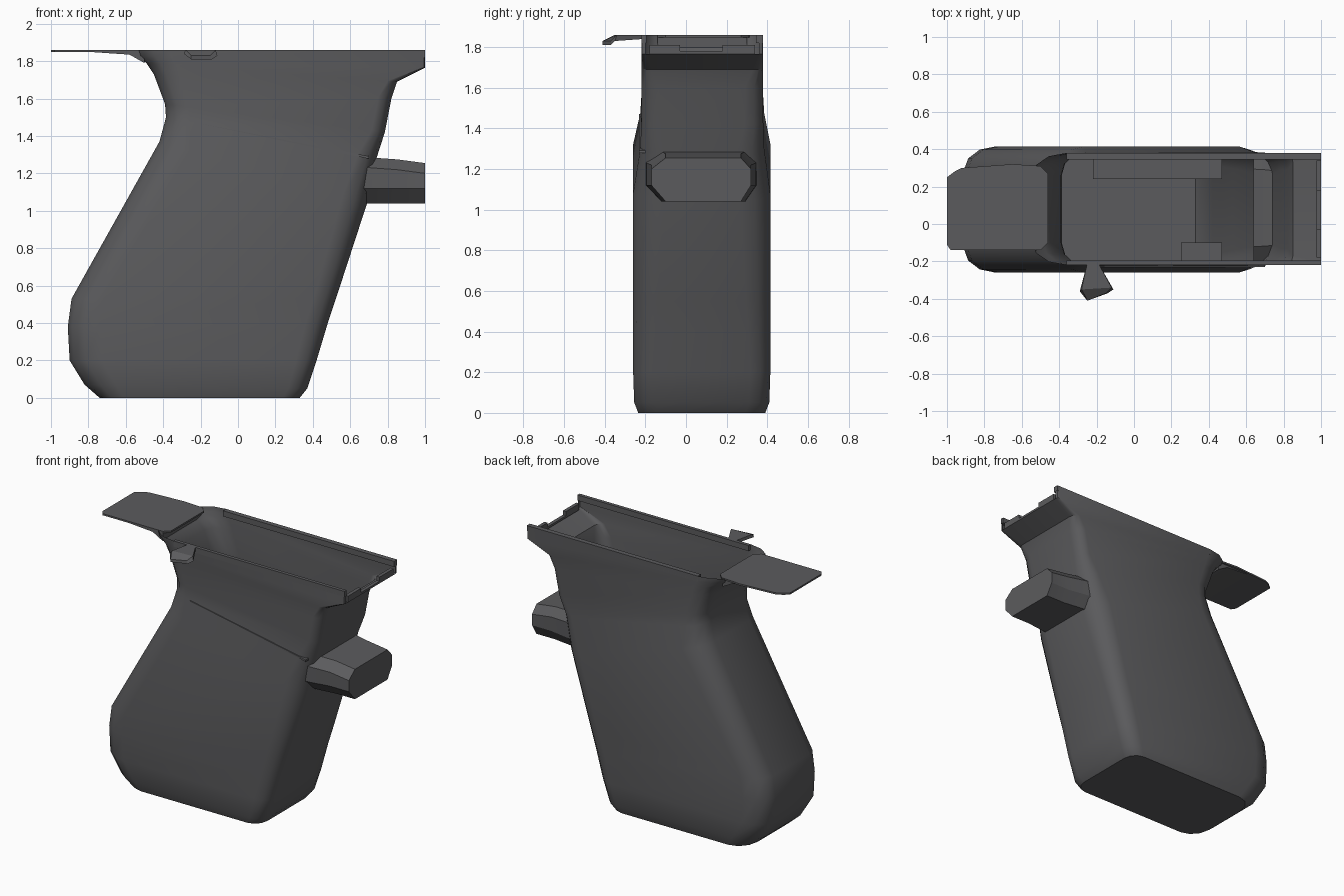
import bpy, bmesh, math

cube = bpy.data.objects.get("Cube")
if cube:
    bpy.data.objects.remove(cube)

mat = bpy.data.materials.new("dark_grey_polymer")
mat.use_nodes = True
COLOR = (0.105, 0.105, 0.11, 1)
mat.diffuse_color = COLOR
mat.node_tree.nodes["Principled BSDF"].inputs["Base Color"].default_value = COLOR


def finish(name, bm, smooth=None, recalc=True):
    if recalc:
        bmesh.ops.recalc_face_normals(bm, faces=bm.faces)
    me = bpy.data.meshes.new(name)
    bm.to_mesh(me)
    bm.free()
    me.materials.append(mat)
    ob = bpy.data.objects.new(name, me)
    bpy.context.collection.objects.link(ob)
    if smooth:
        bpy.ops.object.select_all(action='DESELECT')
        ob.select_set(True)
        bpy.context.view_layer.objects.active = ob
        bpy.ops.object.shade_smooth_by_angle(angle=math.radians(smooth))
    return ob


def loft(name, rings, cap_start=True, cap_end=True, smooth=None, skip=None):
    """Skin a list of equal-length point rings."""
    bm = bmesh.new()
    rows = [[bm.verts.new(p) for p in ring] for ring in rings]
    n = len(rows[0])
    for r, (a, b) in enumerate(zip(rows, rows[1:])):
        for i in range(n):
            j = (i + 1) % n
            if not (skip and skip(r, i)):
                bm.faces.new((a[i], a[j], b[j], b[i]))
    if cap_start:
        bm.faces.new(rows[0][::-1])
    if cap_end:
        bm.faces.new(rows[-1])
    return finish(name, bm, smooth)


def prism(name, outline, z0, z1):
    """Upright prism from an xy outline."""
    return loft(name, [[(x, y, z) for x, y in outline] for z in (z0, z1)])


def box(name, x0, x1, y0, y1, z0, z1):
    return prism(name, [(x0, y0), (x1, y0), (x1, y1), (x0, y1)], z0, z1)


SEG = 3


def section(xb, zb, xf, zf, y0, y1, back, front):
    """Tilted rounded rectangle; back and front are corner sizes (x, y)."""
    pts = []
    corners = [(xf, y0, 1, -1, front), (xf, y1, 1, 1, front),
               (xb, y1, -1, 1, back), (xb, y0, -1, -1, back)]
    for k, (cx, cy, sx, sy, (rx, ry)) in enumerate(corners):
        for s in range(SEG + 1):
            a = math.radians(90 * (k - 1) + 90 * s / SEG)
            x = cx - sx * rx + rx * math.cos(a)
            y = cy - sy * ry + ry * math.sin(a)
            t = (x - xb) / (xf - xb)
            pts.append((x, y, zb + (zf - zb) * t))
    return pts


# Hollow grip and frame shell, open at the top
GB, GF = (0.17, 0.13), (0.13, 0.15)
NB, NF = (0.13, 0.12), (0.07, 0.09)
shell = [
    section(-0.74, 0, 0.33, 0, -0.235, 0.39, (0.13, 0.15), (0.09, 0.1)),
    section(-0.82, 0.07, 0.37, 0.05, -0.255, 0.41, GB, (0.1, 0.1)),
    section(-0.90, 0.20, 0.42, 0.20, -0.26, 0.415, GB, (0.11, 0.1)),
    section(-0.91, 0.38, 0.48, 0.40, -0.26, 0.415, GB, (0.12, 0.11)),
    section(-0.89, 0.53, 0.53, 0.55, -0.26, 0.415, GB, (0.12, 0.12)),
    section(-0.42, 1.37, 0.69, 1.04, -0.26, 0.415, (0.16, 0.14), GF),
    section(-0.385, 1.5, 0.74, 1.28, -0.225, 0.385, NB, (0.1, 0.12)),
    section(-0.39, 1.57, 0.785, 1.42, -0.22, 0.38, NB, NF),
    section(-0.45, 1.73, 0.82, 1.60, -0.22, 0.38, (0.14, 0.12), NF),
    section(-0.49, 1.79, 0.85, 1.69, -0.22, 0.38, (0.16, 0.13), (0.05, 0.05)),
    section(-0.54, 1.83, 1.0, 1.765, -0.22, 0.38, (0.19, 0.13), (0.01, 0.02)),
    section(-0.55, 1.86, 1.0, 1.86, -0.22, 0.38, (0.19, 0.13), (0.01, 0.02)),
]
# The muzzle end of the channel stays open
loft("grip_frame", shell, cap_end=False, smooth=35,
     skip=lambda r, i: r == len(shell) - 2 and i == SEG)

# Rails along the top edges
for side, y0, y1 in (("right", -0.22, -0.195), ("left", 0.345, 0.38)):
    box(side + "_rail", -0.36, 1.0, y0, y1, 1.82, 1.86)

# Notched lip across the open front end
for name, y0, y1, z1 in (("right_lip", -0.18, -0.03, 1.81),
                         ("left_lip", 0.18, 0.34, 1.81),
                         ("middle_lip", -0.03, 0.18, 1.78)):
    box(name, 0.975, 1.0, y0, y1, 1.765, z1)

# Thin tang over the hand
prism("rear_tang", [(-1, -0.11), (-0.98, -0.14), (-0.5, -0.14), (-0.46, -0.1),
                    (-0.46, 0.27), (-0.5, 0.31), (-0.65, 0.32), (-0.92, 0.3),
                    (-0.96, 0.28), (-1, 0.25)], 1.848, 1.86)

# Fillet under the tang
loft("tang_fillet", [[(x, -0.14, z) for x, z in ((-0.8, 1.85), (-0.58, 1.835), (-0.5, 1.79), (-0.5, 1.85))],
                     [(x, 0.3, z) for x, z in ((-0.8, 1.85), (-0.58, 1.835), (-0.5, 1.79), (-0.5, 1.85))]])

# Stub of the trigger guard, flaring into the grip
stub = [(-0.17, 1.12), (-0.1, 1.04), (0.27, 1.04), (0.32, 1.12),
        (0.32, 1.2), (0.27, 1.255), (-0.1, 1.255), (-0.17, 1.2)]


def stub_ring(x, grow, rise):
    return [(x, 0.075 + (y - 0.075) * grow,
             z + (rise if z > 1.15 else 0)) for y, z in stub]


loft("guard_stub", [stub_ring(0.64, 1.12, 0.04), stub_ring(0.71, 1.1, 0.03),
                    stub_ring(0.85, 1.0, 0.02), stub_ring(1.0, 1.0, 0)], smooth=30)

# Narrow ledge below the frame on the right side
wedge = [(-0.22, 1.47), (0.7, 1.278), (0.7, 1.292)]
loft("side_ledge", [[(x, y, z) for x, z in wedge] for y in (-0.231, -0.2)])

# Small side lever tapering toward the frame
loft("side_lever", [[(-0.25, -0.21, 1.84), (-0.19, -0.21, 1.84),
                     (-0.19, -0.21, 1.86), (-0.25, -0.21, 1.86)],
                    [(-0.29, -0.36, 1.84), (-0.11, -0.35, 1.83),
                     (-0.12, -0.34, 1.86), (-0.28, -0.35, 1.86)],
                    [(-0.25, -0.41, 1.81), (-0.14, -0.37, 1.81),
                     (-0.15, -0.37, 1.83), (-0.25, -0.41, 1.83)]])

# Ribs inside the magazine well
box("left_inner_rib", -0.22, 0.47, 0.24, 0.37, 1.0, 1.03)
box("right_inner_rib", 0.25, 0.47, -0.2, -0.1, 1.0, 1.03)
